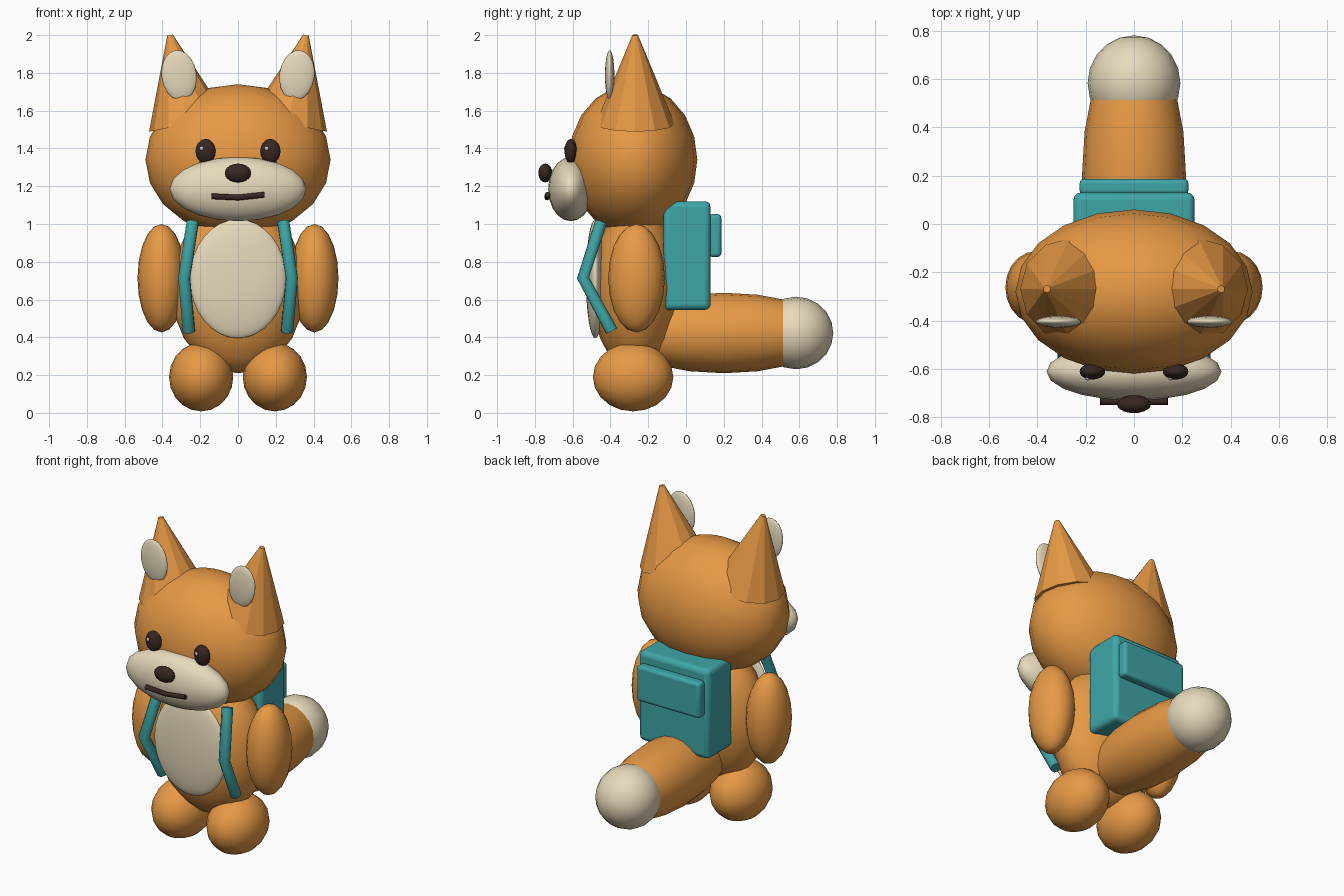
import bpy
from math import radians
from mathutils import Vector

if "Cube" in bpy.data.objects:
    bpy.data.objects.remove(bpy.data.objects["Cube"])


def material(name, rgb):
    m = bpy.data.materials.new(name)
    m.diffuse_color = (*rgb, 1)
    m.use_nodes = True
    m.node_tree.nodes["Principled BSDF"].inputs["Base Color"].default_value = m.diffuse_color
    return m


ORANGE = material("orange_fur", (0.80, 0.32, 0.06))
CREAM = material("cream_fur", (0.80, 0.70, 0.50))
BROWN = material("dark_brown", (0.04, 0.02, 0.015))
TEAL = material("teal_fabric", (0.05, 0.38, 0.39))
WHITE = material("white", (0.95, 0.95, 0.95))


def finish(ob, name, mat):
    ob.name = name
    ob.data.materials.clear()
    ob.data.materials.append(mat)
    return ob


def ball(name, loc, radii, mat, rot=(0, 0, 0), seg=20, rings=10):
    bpy.ops.mesh.primitive_uv_sphere_add(segments=seg, ring_count=rings, radius=1,
                                         location=loc, rotation=rot)
    ob = bpy.context.object
    ob.scale = radii
    bpy.ops.object.shade_smooth()
    return finish(ob, name, mat)


def box(name, lo, hi, bevel, mat):
    lo, hi = Vector(lo), Vector(hi)
    bpy.ops.mesh.primitive_cube_add(size=1, location=(lo + hi) / 2)
    ob = bpy.context.object
    ob.scale = hi - lo
    bpy.ops.object.transform_apply(location=False, rotation=False, scale=True)
    mod = ob.modifiers.new("rounded", 'BEVEL')
    mod.width, mod.segments = bevel, 3
    bpy.ops.object.shade_smooth_by_angle()
    return finish(ob, name, mat)


def tube(name, points, radius, mat):
    cu = bpy.data.curves.new(name, 'CURVE')
    cu.dimensions = '3D'
    cu.bevel_depth, cu.bevel_resolution = radius, 2
    cu.use_fill_caps = True
    sp = cu.splines.new('POLY')
    sp.points.add(len(points) - 1)
    for p, co in zip(sp.points, points):
        p.co = (*co, 1)
    ob = bpy.data.objects.new(name, cu)
    bpy.context.collection.objects.link(ob)
    return finish(ob, name, mat)


# Body, belly and head
ball("body", (0, -0.265, 0.66), (0.355, 0.235, 0.45), ORANGE)
ball("belly", (0, -0.48, 0.71), (0.255, 0.05, 0.315), CREAM, seg=32, rings=16)
ball("head", (0, -0.28, 1.34), (0.49, 0.34, 0.40), ORANGE)

# Face
ball("muzzle", (0, -0.61, 1.185), (0.362, 0.12, 0.17), CREAM)
ball("nose", (0, -0.745, 1.27), (0.07, 0.037, 0.05), BROWN)
tube("mouth", [(-0.14, -0.733, 1.147), (0, -0.735, 1.14), (0.14, -0.733, 1.155)], 0.015, BROWN)

# Tail with pale tip, poles along y
lay = (radians(90), 0, 0)
ball("tail", (0, 0.2, 0.423), (0.215, 0.213, 0.58), ORANGE, lay)
ball("tail_tip", (0, 0.583, 0.423), (0.192, 0.192, 0.197), CREAM, lay)

# Backpack and flap
box("backpack", (-0.25, -0.12, 0.545), (0.25, 0.13, 1.12), 0.03, TEAL)
box("backpack_flap", (-0.225, 0.12, 0.825), (0.225, 0.187, 1.053), 0.02, TEAL)

# Paired parts
for side, s in (("left", -1), ("right", 1)):
    ball(f"arm_{side}", (s * 0.405, -0.262, 0.713), (0.127, 0.15, 0.287), ORANGE)
    ball(f"foot_{side}", (s * 0.195, -0.28, 0.19), (0.17, 0.213, 0.182), ORANGE)
    ball(f"eye_{side}", (s * 0.172, -0.61, 1.385), (0.053, 0.033, 0.065), BROWN)
    ball(f"eye_glint_{side}", (s * 0.172 - 0.02, -0.635, 1.40), (0.012,) * 3, WHITE, seg=10, rings=6)
    # Faceted ear leaning outward
    base, tip = Vector((s * 0.265, -0.268, 1.53)), Vector((s * 0.36, -0.27, 2.0))
    axis = tip - base
    bpy.ops.mesh.primitive_cone_add(vertices=12, radius1=0.21, radius2=0.015, depth=axis.length,
                                    location=(base + tip) / 2, rotation=(0, s * radians(11.4), 0))
    finish(bpy.context.object, f"ear_{side}", ORANGE)
    ball(f"inner_ear_{side}", (s * 0.312, -0.404, 1.787), (0.093, 0.025, 0.134), CREAM,
         (0, s * radians(8), 0))
    # Shoulder strap
    tube(f"strap_{side}", [(s * 0.24, -0.45, 1.01), (s * 0.285, -0.545, 0.715),
                           (s * 0.26, -0.395, 0.435)], 0.034, TEAL)
